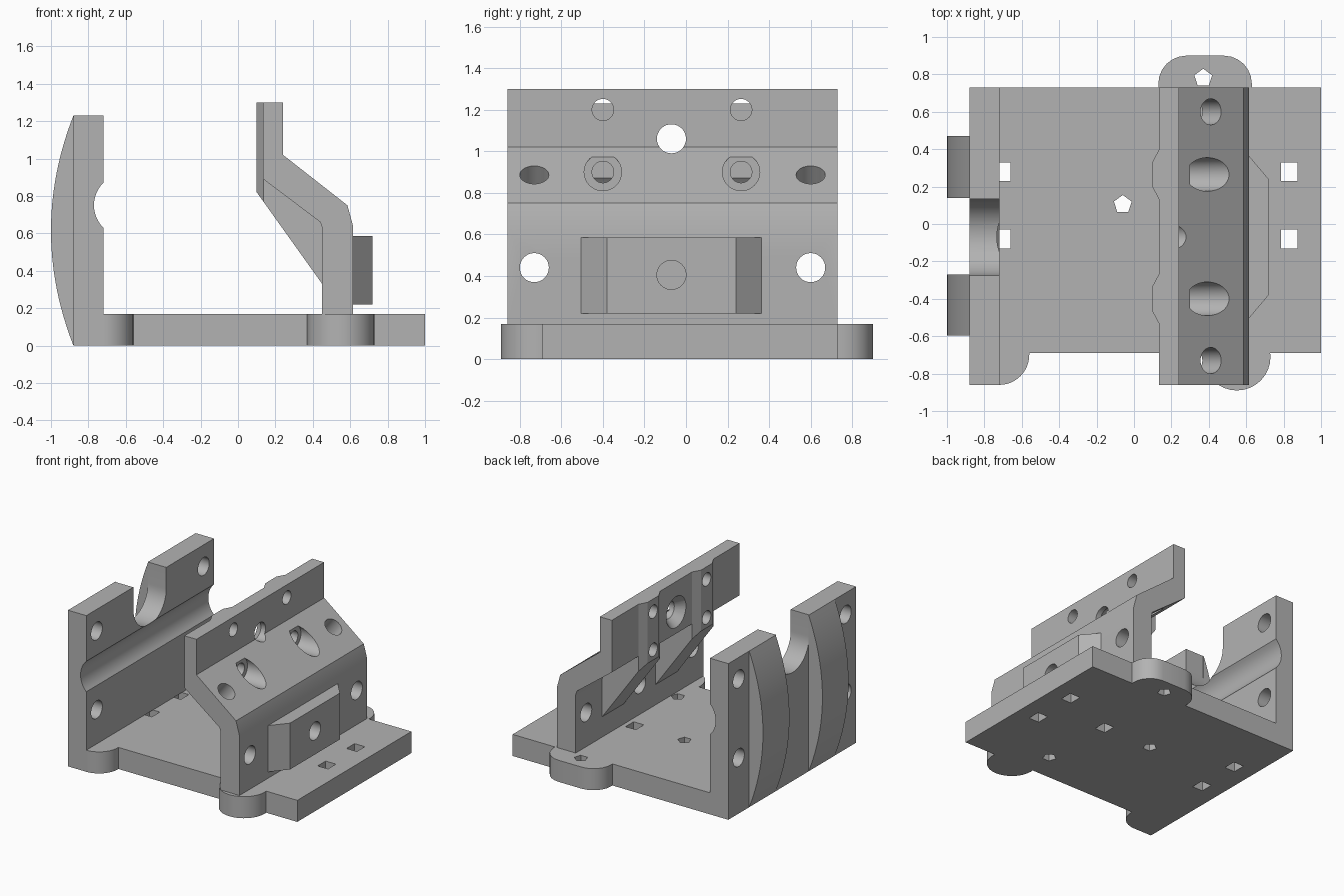
import bpy, bmesh, math
from mathutils import Vector

cube = bpy.data.objects.get("Cube")
if cube:
    bpy.data.objects.remove(cube, do_unlink=True)

GREY = (0.45, 0.45, 0.45, 1)
grey = bpy.data.materials.new("matte grey")
grey.use_nodes = True
grey.diffuse_color = GREY
grey.node_tree.nodes["Principled BSDF"].inputs["Base Color"].default_value = GREY


def finish(name, bm):
    bmesh.ops.recalc_face_normals(bm, faces=bm.faces)
    mesh = bpy.data.meshes.new(name)
    bm.to_mesh(mesh)
    bm.free()
    mesh.materials.append(grey)
    obj = bpy.data.objects.new(name, mesh)
    bpy.context.collection.objects.link(obj)
    return obj


def prism(name, points, low, high, axis):
    """Extrude an (x, z) profile along y, an (x, y) one along z or a (y, z) one along x."""
    place = {"x": lambda a, b: (low, a, b),
             "y": lambda a, b: (a, low, b),
             "z": lambda a, b: (a, b, low)}[axis]
    bm = bmesh.new()
    face = bm.faces.new([bm.verts.new(place(a, b)) for a, b in points])
    moved = bmesh.ops.extrude_face_region(bm, geom=[face])["geom"]
    shift = Vector([(high - low) if axis == a else 0 for a in "xyz"])
    bmesh.ops.translate(bm, verts=[v for v in moved if isinstance(v, bmesh.types.BMVert)], vec=shift)
    return finish(name, bm)


def rod(name, start, end, radius, end_radius=None, sides=32):
    start, end = Vector(start), Vector(end)
    bm = bmesh.new()
    bmesh.ops.create_cone(bm, cap_ends=True, segments=sides, radius1=radius,
                          radius2=radius if end_radius is None else end_radius,
                          depth=(end - start).length)
    bm.transform(Vector((0, 0, 1)).rotation_difference(end - start).to_matrix().to_4x4())
    bmesh.ops.translate(bm, verts=bm.verts, vec=(start + end) / 2)
    return finish(name, bm)


def arc(cx, cy, radius, start, end, steps=12):
    angles = [math.radians(start + (end - start) * i / steps) for i in range(steps + 1)]
    return [(cx + radius * math.cos(a), cy + radius * math.sin(a)) for a in angles]


def rect(a0, a1, b0, b1):
    return [(a0, b0), (a1, b0), (a1, b1), (a0, b1)]


def boolean(obj, tools, operation="DIFFERENCE"):
    bpy.context.view_layer.objects.active = obj
    for tool in tools:
        mod = obj.modifiers.new("cut", "BOOLEAN")
        mod.operation, mod.solver, mod.object = operation, "EXACT", tool
        bpy.ops.object.modifier_apply(modifier=mod.name)


def discard(tools):
    for tool in tools:
        bpy.data.objects.remove(tool, do_unlink=True)


FRONT, BACK, FLOOR = -0.86, 0.73, 0.17
MID = -0.07
SIDES = (-0.73, 0.60)      # outer bolt rows
RIBS = (-0.40, 0.265)      # inner bolt rows

# Base plate with rounded front corner and mounting lobes
outline = [(-0.88, BACK), (-0.88, FRONT)] + arc(-0.72, -0.70, 0.16, -90, 0) + \
          [(-0.56, -0.69), (1, -0.69), (1, BACK)]
base = prism("base_plate", outline, 0, FLOOR, "z")
front_lobe = rod("front_lobe", (0.55, -0.71, 0), (0.55, -0.71, FLOOR), 0.18)
back_lobe = prism("back_lobe", [(0.13, 0.6)] + arc(0.28, 0.75, 0.15, 180, 90, 6)
                  + arc(0.48, 0.75, 0.15, 90, 0, 6) + [(0.63, 0.6)], 0, FLOOR, "z")
lobes = [front_lobe, back_lobe]
boolean(base, lobes, "UNION")
discard(lobes)
holes = [prism("slot", rect(x - 0.045, x + 0.045, y - 0.05, y + 0.05), -0.1, 0.3, "z")
         for x, y in ((-0.705, 0.28), (-0.705, -0.08), (0.83, 0.28), (0.83, -0.08), (0.37, 0.11))]
holes += [rod("pin_hole", (x, y, -0.1), (x, y, 0.3), 0.05, sides=5)
          for x, y in ((-0.06, 0.105), (0.37, 0.78), (0.40, -0.47))]
boolean(base, holes)
discard(holes)

# Left wall: grooved inside, with a round-bottomed notch in the top
left_wall = prism("left_wall", [(-0.88, FLOOR), (-0.72, FLOOR)] + arc(-0.60, 0.75, 0.17, 225, 135)
                  + [(-0.72, 1.23), (-0.88, 1.23)], FRONT, BACK, "y")
cuts = [prism("notch", arc(MID, 1.06, 0.205, 180, 360, 24) + [(MID + 0.205, 1.5), (MID - 0.205, 1.5)],
              -1.2, -0.5, "x")]
cuts += [rod("bolt_hole", (-1.2, y, z), (-0.5, y, z), 0.07) for y in SIDES for z in (0.44, 1.06)]
boolean(left_wall, cuts)
discard(cuts)

# Bowed ribs on the outside of the left wall
steps = 24
bow = [(-0.88 - 0.12 * (1 - (2 * i / steps - 1) ** 2), 1.23 * i / steps) for i in range(steps + 1)]
bowed = [prism(name, bow, low, high, "y")
         for name, low, high in (("bowed_rib_front", -0.595, -0.27), ("bowed_rib_back", 0.14, 0.47))]

# Right wall with its leaning middle section
right_wall = prism("right_wall", [(0.45, FLOOR), (0.615, FLOOR), (0.615, 0.64), (0.585, 0.75),
                                  (0.24, 1.02), (0.24, 1.30), (0.135, 1.30), (0.135, 0.89),
                                  (0.44, 0.66), (0.45, 0.63)], FRONT, BACK, "y")

# Chamfered gussets under the lean
gussets = []
for name, y in zip(("gusset_front", "gusset_back"), RIBS):
    gusset = prism(name, [(0.10, y - 0.07), (0.135, y - 0.135), (0.5, y - 0.135),
                          (0.5, y + 0.135), (0.135, y + 0.135), (0.10, y + 0.07)], 0.2, 1.30, "z")
    keep = prism("keep", [(0.05, 0.89), (0.5, 0.26), (0.5, 0.7), (0.2, 0.95), (0.2, 1.4),
                          (0.05, 1.4)], -1, 1, "y")
    boolean(gusset, [keep], "INTERSECT")
    discard([keep])
    gussets.append(gusset)

# Outer pad on the right wall
pad = prism("outer_pad", [(0.61, -0.51), (0.72, -0.38), (0.72, 0.24), (0.61, 0.37)],
            0.22, 0.585, "z")

# Bolt holes, counterbores and the countersink through the right side
cuts = [rod("bolt_hole", (0, y, z), (0.9, y, z), r) for y, z, r in
        [(y, 0.44, 0.07) for y in SIDES] + [(MID, 0.405, 0.07), (MID, 1.06, 0.07)]
        + [(y, z, 0.052) for y in RIBS for z in (0.9, 1.2)]]
cuts += [rod("counterbore", (0.30, y, 0.9), (0.9, y, 0.9), 0.09) for y in RIBS]
lean = Vector((0.62, 0, 0.78))
cuts += [rod("lean_hole", Vector((0.41, y, 0.885)) - lean * 0.4,
             Vector((0.41, y, 0.885)) + lean * 0.2, 0.07) for y in SIDES]
cuts.append(rod("countersink", (0.125, MID, 1.06), (0.20, MID, 1.06), 0.13, 0.07))
for part in [right_wall, pad] + gussets:
    boolean(part, cuts)
discard(cuts)

# Smooth the round surfaces, keep the edges sharp
bpy.ops.object.select_all(action="DESELECT")
for part in [base, left_wall, right_wall, pad] + bowed + gussets:
    part.select_set(True)
bpy.context.view_layer.objects.active = base
bpy.ops.object.shade_smooth_by_angle(angle=math.radians(20))
